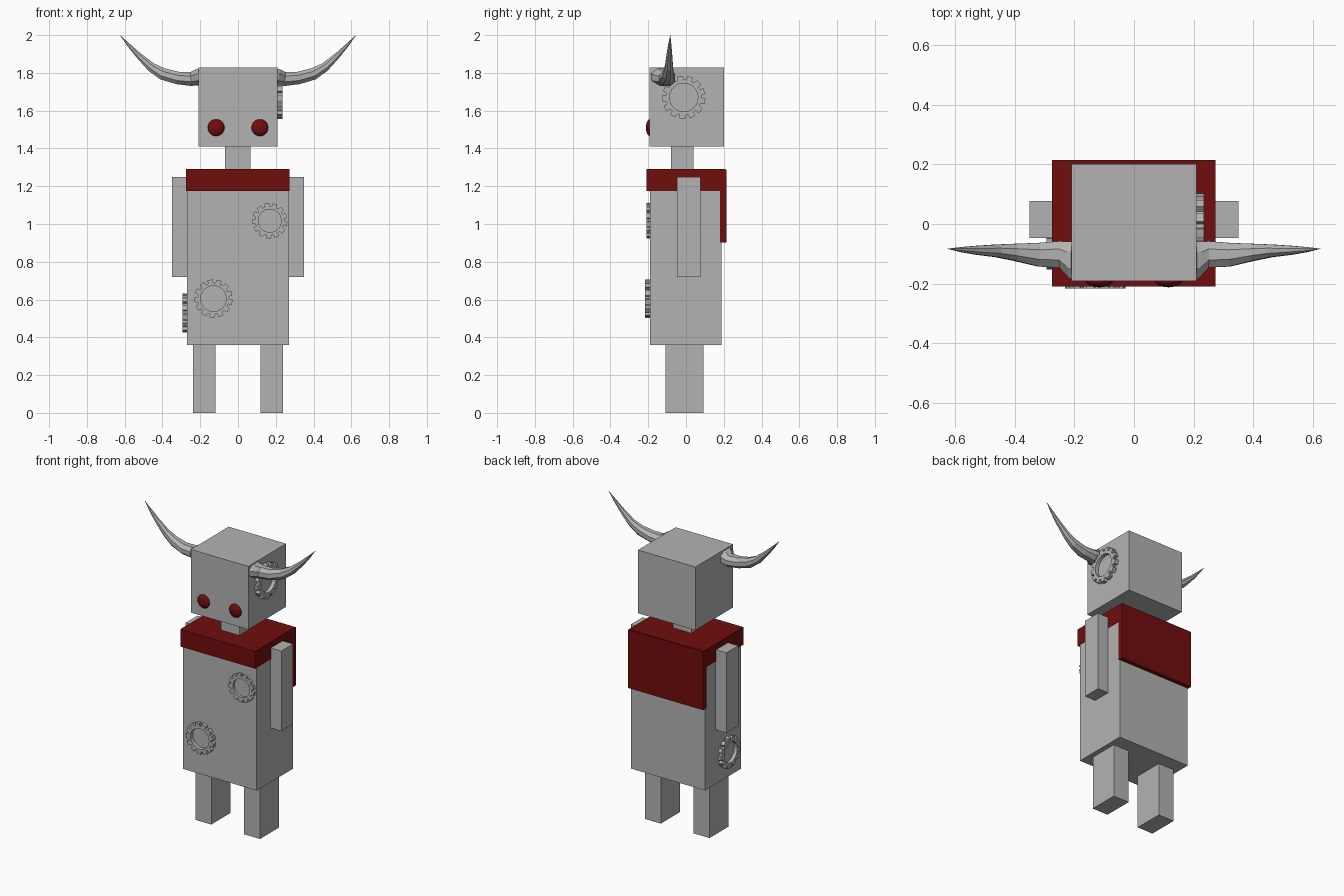
import bpy, bmesh, math
from mathutils import Vector, Matrix

if "Cube" in bpy.data.objects:
    bpy.data.objects.remove(bpy.data.objects["Cube"])


def material(name, rgb):
    m = bpy.data.materials.new(name)
    m.diffuse_color = (*rgb, 1)
    m.use_nodes = True
    m.node_tree.nodes["Principled BSDF"].inputs["Base Color"].default_value = m.diffuse_color
    return m


GREY = material("metal grey", (0.45, 0.45, 0.45))
RED = material("dark red", (0.165, 0.004, 0.004))


def finish(name, bm, mat):
    bmesh.ops.recalc_face_normals(bm, faces=bm.faces)
    me = bpy.data.meshes.new(name)
    bm.to_mesh(me)
    bm.free()
    me.materials.append(mat)
    ob = bpy.data.objects.new(name, me)
    bpy.context.collection.objects.link(ob)
    return ob


def box(name, x, y, z, mat=GREY):
    bm = bmesh.new()
    bmesh.ops.create_cube(bm, size=1)
    for v in bm.verts:
        v.co = [(a + b) / 2 + c * (b - a) for c, (a, b) in zip(v.co, (x, y, z))]
    return finish(name, bm, mat)


def gear(name, centre, normal, radius, hole, depth, teeth=13):
    """Toothed ring whose base sits at centre and extrudes along normal."""
    bm = bmesh.new()
    root = radius * 0.82
    step = 2 * math.pi / teeth
    rot = Vector(normal).to_track_quat('Z', 'Y').to_matrix().to_4x4()
    rows = []
    for t in range(teeth):
        for frac, r in ((0.0, root), (0.27, root), (0.33, radius), (0.88, radius)):
            a = (t + frac) * step
            c, s = math.cos(a), math.sin(a)
            rows.append([bm.verts.new((q * c, q * s, h)) for q, h in
                         ((hole, 0), (r, 0), (r, depth), (hole, depth))])
    for i, a in enumerate(rows):
        b = rows[(i + 1) % len(rows)]
        for k in range(4):
            n = (k + 1) % 4
            bm.faces.new((a[k], a[n], b[n], b[k]))
    bm.transform(Matrix.Translation(centre) @ rot)
    return finish(name, bm, GREY)


# Body blocks
box("head", (-0.21, 0.21), (-0.192, 0.202), (1.41, 1.828))
box("neck", (-0.068, 0.066), (-0.08, 0.04), (1.27, 1.43))
box("torso", (-0.27, 0.27), (-0.19, 0.187), (0.36, 1.27))

# Red shoulder cape and its back flap
box("cape_collar", (-0.275, 0.273), (-0.21, 0.207), (1.175, 1.29), RED)
box("cape_back", (-0.275, 0.273), (0.18, 0.214), (0.903, 1.288), RED)

# Limbs and eyes
for side, s in (("left", -1), ("right", 1)):
    box("arm_" + side, sorted((s * 0.24, s * 0.35)), (-0.047, 0.077), (0.72, 1.25))
    box("leg_" + side, sorted((s * 0.12, s * 0.237)), (-0.108, 0.092), (0, 0.362))
    bm = bmesh.new()
    bmesh.ops.create_uvsphere(bm, u_segments=20, v_segments=12, radius=0.045)
    bm.transform(Matrix.Translation((s * 0.116, -0.19, 1.51)) @ Matrix.Diagonal((1, 0.5, 1, 1)))
    eye = finish("eye_" + side, bm, RED)
    eye.data.shade_smooth()

# Cog decorations
gear("gear_chest", (0.168, -0.188, 1.017), (0, -1, 0), 0.094, 0.061, 0.02)
gear("gear_belly", (-0.13, -0.188, 0.605), (0, -1, 0), 0.102, 0.068, 0.028)
gear("gear_head", (0.208, -0.012, 1.67), (1, 0, 0), 0.115, 0.075, 0.027)
gear("gear_hip", (-0.268, -0.05, 0.528), (-1, 0, 0), 0.103, 0.068, 0.025)

# Horns: x, y, z, in-plane radius, depth radius
HORN = ((0.20, -0.122, 1.780, 0.048, 0.070),
        (0.215, -0.120, 1.776, 0.046, 0.066),
        (0.25, -0.102, 1.768, 0.040, 0.048),
        (0.32, -0.103, 1.773, 0.036, 0.043),
        (0.40, -0.095, 1.795, 0.034, 0.031),
        (0.46, -0.090, 1.831, 0.026, 0.023),
        (0.53, -0.088, 1.896, 0.016, 0.016),
        (0.58, -0.086, 1.949, 0.009, 0.009),
        (0.625, -0.083, 2.0, 0.0005, 0.0005))


def horn(name, s, sides=8):
    bm = bmesh.new()
    rings = []
    for i, (x, y, z, r, ry) in enumerate(HORN):
        p, n = HORN[max(i - 1, 0)], HORN[min(i + 1, len(HORN) - 1)]
        t = Vector((n[0] - p[0], n[2] - p[2])).normalized()
        ring = []
        for k in range(sides):
            a = 2 * math.pi * (k + 0.5) / sides
            c, d = math.cos(a) * r, math.sin(a) * ry
            ring.append(bm.verts.new((s * (x - t.y * c), y + d, z + t.x * c)))
        rings.append(ring)
    for a, b in zip(rings, rings[1:]):
        for k in range(sides):
            n = (k + 1) % sides
            bm.faces.new((a[k], a[n], b[n], b[k]))
    bm.faces.new(rings[0])
    bm.faces.new(rings[-1])
    return finish(name, bm, GREY)


horn("horn_left", -1)
horn("horn_right", 1)
